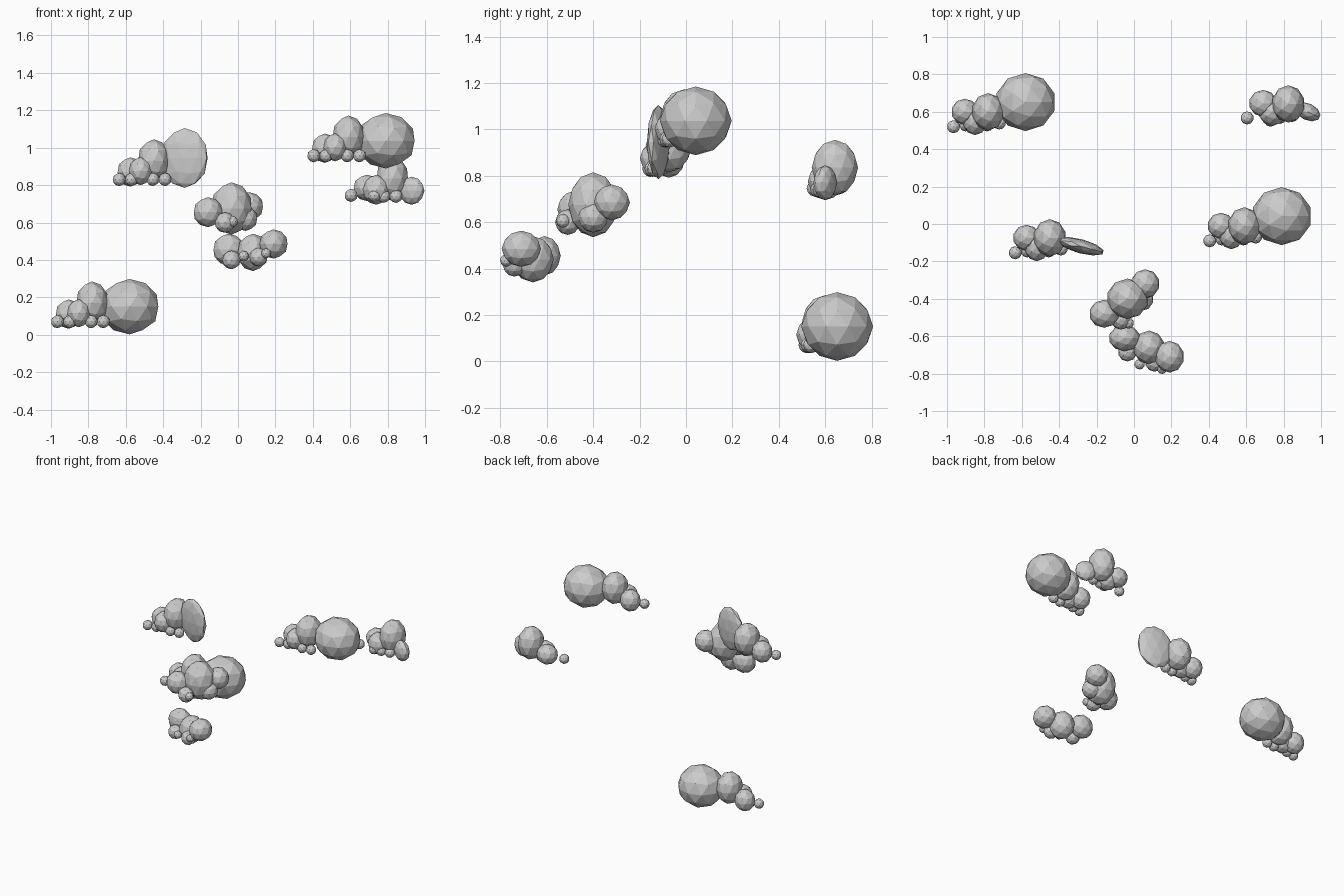
import bpy, bmesh, math
from mathutils import Matrix, Vector, Euler


def cloud(name, puffs, offset=(0, 0, 0)):
    """Cluster of faceted balls: each puff is (centre, radii, z turn in degrees)."""
    bm = bmesh.new()
    for centre, radii, turn in puffs:
        if not isinstance(radii, tuple):
            radii = (radii,) * 3
        m = (Matrix.Translation(Vector(centre) + Vector(offset))
             @ Euler((0, 0, math.radians(turn))).to_matrix().to_4x4()
             @ Matrix.Diagonal((*radii, 1)))
        bmesh.ops.create_icosphere(bm, subdivisions=2, radius=1, matrix=m)
    me = bpy.data.meshes.new(name)
    bm.to_mesh(me)
    bm.free()
    ob = bpy.data.objects.new(name, me)
    bpy.context.collection.objects.link(ob)
    return ob


# trailing tail of small puffs shared by the three long clouds
tail = [
    ((-0.78, 0.60, 0.17), (0.088, 0.10, 0.115), 0),
    ((-0.905, 0.60, 0.11), (0.072, 0.07, 0.078), 0),
    ((-0.85, 0.55, 0.115), (0.065, 0.075, 0.075), 0),
    ((-0.965, 0.52, 0.07), 0.035, 0),
    ((-0.90, 0.53, 0.07), 0.035, 0),
    ((-0.785, 0.53, 0.07), 0.035, 0),
    ((-0.72, 0.54, 0.07), 0.035, 0),
]
head = ((-0.58, 0.652, 0.15), (0.162, 0.155, 0.148), 0)
flat_head = ((-0.615, 0.555, 0.185), (0.13, 0.038, 0.16), -15)

# long clouds
cloud("low_left_cloud", tail + [head])
cloud("high_right_cloud", tail + [head], (1.37, -0.61, 0.887))
cloud("high_left_cloud", tail + [flat_head], (0.33, -0.674, 0.76))

# back right cloud
cloud("back_right_cloud", [
    ((0.825, 0.642, 0.835), (0.088, 0.10, 0.12), 0),
    ((0.69, 0.645, 0.785), (0.075, 0.072, 0.07), 0),
    ((0.74, 0.60, 0.775), (0.075, 0.075, 0.08), 0),
    ((0.928, 0.60, 0.77), (0.073, 0.045, 0.075), -25),
    ((0.605, 0.567, 0.745), 0.035, 0),
    ((0.73, 0.555, 0.745), 0.035, 0),
    ((0.78, 0.57, 0.74), 0.035, 0),
    ((0.845, 0.58, 0.74), 0.035, 0),
])

# centre cloud
cloud("centre_cloud", [
    ((-0.035, -0.40, 0.675), (0.112, 0.108, 0.14), 0),
    ((-0.16, -0.48, 0.655), (0.08, 0.075, 0.08), 0),
    ((0.06, -0.32, 0.685), (0.077, 0.078, 0.077), 0),
    ((0.04, -0.40, 0.62), 0.065, 0),
    ((-0.07, -0.51, 0.60), 0.055, 0),
    ((-0.03, -0.53, 0.605), 0.03, 0),
])

# front cloud
cloud("front_cloud", [
    ((0.08, -0.66, 0.44), (0.085, 0.09, 0.10), 0),
    ((-0.05, -0.61, 0.455), (0.085, 0.07, 0.085), 0),
    ((0.19, -0.71, 0.485), (0.078, 0.085, 0.078), 0),
    ((-0.035, -0.685, 0.40), 0.05, 0),
    ((0.11, -0.74, 0.415), 0.05, 0),
    ((0.03, -0.75, 0.42), 0.028, 0),
    ((0.15, -0.775, 0.435), 0.027, 0),
])
